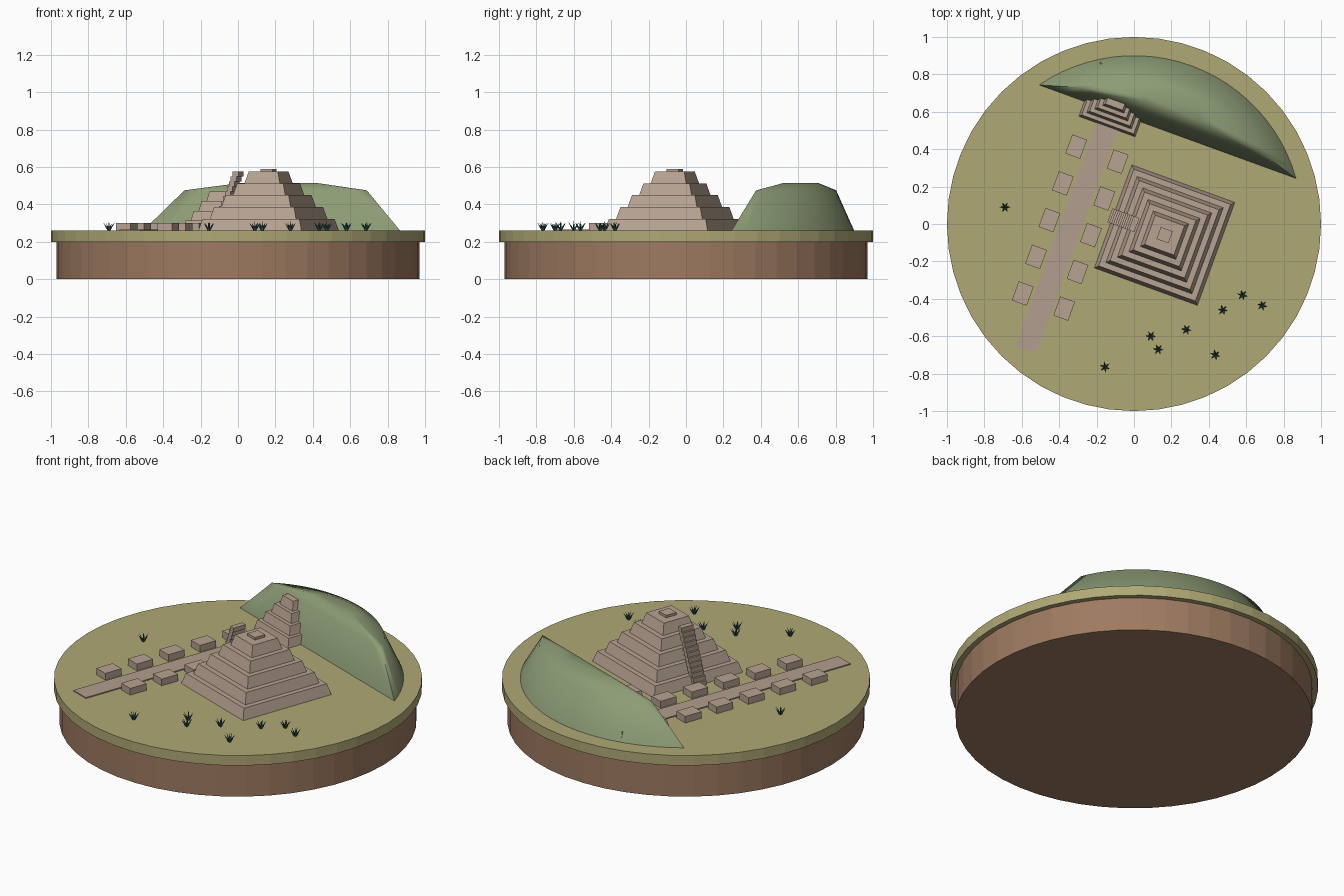
import bpy, bmesh
from math import radians, pi, sin, cos, sqrt
from mathutils import Matrix, Vector

cube = bpy.data.objects.get("Cube")
if cube:
    bpy.data.objects.remove(cube, do_unlink=True)

GROUND = 0.26
SITE = Matrix.Rotation(radians(-20), 4, 'Z')  # site grid is turned on the disc


def material(name, srgb):
    lin = [((c + 0.055) / 1.055) ** 2.4 for c in srgb] + [1]
    m = bpy.data.materials.new(name)
    m.diffuse_color = lin
    m.use_nodes = True
    bsdf = m.node_tree.nodes["Principled BSDF"]
    bsdf.inputs["Base Color"].default_value = lin
    bsdf.inputs["Roughness"].default_value = 0.9
    return m


STONE = material("pale stone", (0.72, 0.64, 0.57))
PAVING = material("pinkish paving", (0.70, 0.62, 0.56))
GRASS = material("dry grass", (0.69, 0.66, 0.46))
SOIL = material("brown soil", (0.62, 0.48, 0.38))
HILL = material("hill green", (0.55, 0.61, 0.46))
LEAF = material("dark teal leaf", (0.20, 0.38, 0.37))


def finish(name, bm, mat):
    bmesh.ops.recalc_face_normals(bm, faces=bm.faces)
    mesh = bpy.data.meshes.new(name)
    bm.to_mesh(mesh)
    bm.free()
    mesh.materials.append(mat)
    ob = bpy.data.objects.new(name, mesh)
    bpy.context.collection.objects.link(ob)
    return ob


def box(bm, center, size):
    m = SITE @ Matrix.Translation(center) @ Matrix.Diagonal((*size, 1))
    bmesh.ops.create_cube(bm, size=1, matrix=m)


def tier(bm, u, v, z, h, half, top_half):
    m = SITE @ Matrix.Translation((u, v, z + h / 2)) @ Matrix.Rotation(pi / 4, 4, 'Z')
    bmesh.ops.create_cone(bm, cap_ends=True, segments=4, radius1=half * sqrt(2),
                          radius2=top_half * sqrt(2), depth=h, matrix=m)


def disc(name, radius, z0, z1, mat):
    bm = bmesh.new()
    bmesh.ops.create_cone(bm, cap_ends=True, segments=48, radius1=radius, radius2=radius,
                          depth=z1 - z0, matrix=Matrix.Translation((0, 0, (z0 + z1) / 2)))
    return finish(name, bm, mat)


# Ground discs
disc("soil_base", 0.97, 0, 0.2, SOIL)
disc("grass_disc", 1.0, 0.2, GROUND, GRASS)

# Large stepped pyramid with a small cap
MAIN_U = 0.174
bm = bmesh.new()
for i in range(5):
    half = 0.293 - 0.048 * i
    tier(bm, MAIN_U, 0, GROUND + 0.063 * i, 0.063, half, half - 0.018)
tier(bm, MAIN_U, 0, 0.575, 0.015, 0.034, 0.034)
finish("large_pyramid", bm, STONE)

# Steep stairway on the avenue side
bm = bmesh.new()
STEPS = 12
rise, run = 0.315 / STEPS, 0.011
for i in range(STEPS):
    box(bm, (MAIN_U - 0.295 + run * i, 0, GROUND + rise * (i + 0.5)), (0.032, 0.08, rise))
finish("stairway", bm, STONE)

# Small stepped pyramid at the head of the avenue
ROAD_U = -0.314
bm = bmesh.new()
for i in range(4):
    half = 0.16 - 0.033 * i
    tier(bm, ROAD_U, 0.6, GROUND + 0.0525 * i, 0.0525, half, half - 0.012)
finish("small_pyramid", bm, STONE)

# Avenue and its two rows of platforms
bm = bmesh.new()
box(bm, (ROAD_U, -0.165, GROUND + 0.003), (0.117, 1.33, 0.006))
finish("avenue", bm, PAVING)
bm = bmesh.new()
for side in (-1, 1):
    for i in range(5):
        box(bm, (ROAD_U + side * 0.118, 0.283 - 0.209 * i, GROUND + 0.02), (0.084, 0.108, 0.04))
finish("avenue_platforms", bm, STONE)

# Hill: stacked rings of an arc closed by a straight chord
bm = bmesh.new()
ARC, CHORD = 24, 12
outline = []
for i in range(ARC + 1):
    a = radians(-54.3 + 108.6 * i / ARC)
    outline.append((0.9 * sin(a), 0.9 * cos(a)))
(u0, v0), (u1, v1) = outline[-1], outline[0]
outline += [(u0 + (u1 - u0) * k / CHORD, v0) for k in range(1, CHORD)]
rings = []
for su, sv, z in ((1, 1, GROUND), (0.71, 0.58, 0.475), (0.29, 0.26, 0.515)):
    rings.append([bm.verts.new(SITE @ Vector((u * su, 0.674 + (v - 0.674) * sv, z)))
                  for u, v in outline])
n = len(outline)
for low, high in zip(rings, rings[1:]):
    for i in range(n):
        j = (i + 1) % n
        bm.faces.new((low[i], low[j], high[j], high[i]))
bm.faces.new(rings[-1])
hill = finish("hill", bm, HILL)
bpy.ops.object.select_all(action='DESELECT')
hill.select_set(True)
bpy.context.view_layer.objects.active = hill
bpy.ops.object.shade_smooth_by_angle(angle=radians(80))

# Spiky plants: a ring of leaning blades around an upright one
PLANTS = [(-0.69, 0.09), (0.09, -0.60), (0.13, -0.67), (0.28, -0.565), (0.475, -0.46),
          (0.58, -0.38), (0.685, -0.435), (0.435, -0.70), (-0.155, -0.765)]
for k, (x, y) in enumerate(PLANTS):
    bm = bmesh.new()
    for i in range(7):
        lean = radians(36) if i else 0
        m = (Matrix.Translation((x, y, GROUND)) @ Matrix.Rotation(2 * pi * i / 6 + k, 4, 'Z')
             @ Matrix.Rotation(lean, 4, 'Y') @ Matrix.Translation((0, 0, 0.026)))
        bmesh.ops.create_cone(bm, cap_ends=True, segments=4, radius1=0.007, radius2=0,
                              depth=0.052, matrix=m)
    finish(f"spiky_plant_{k + 1}", bm, LEAF)
